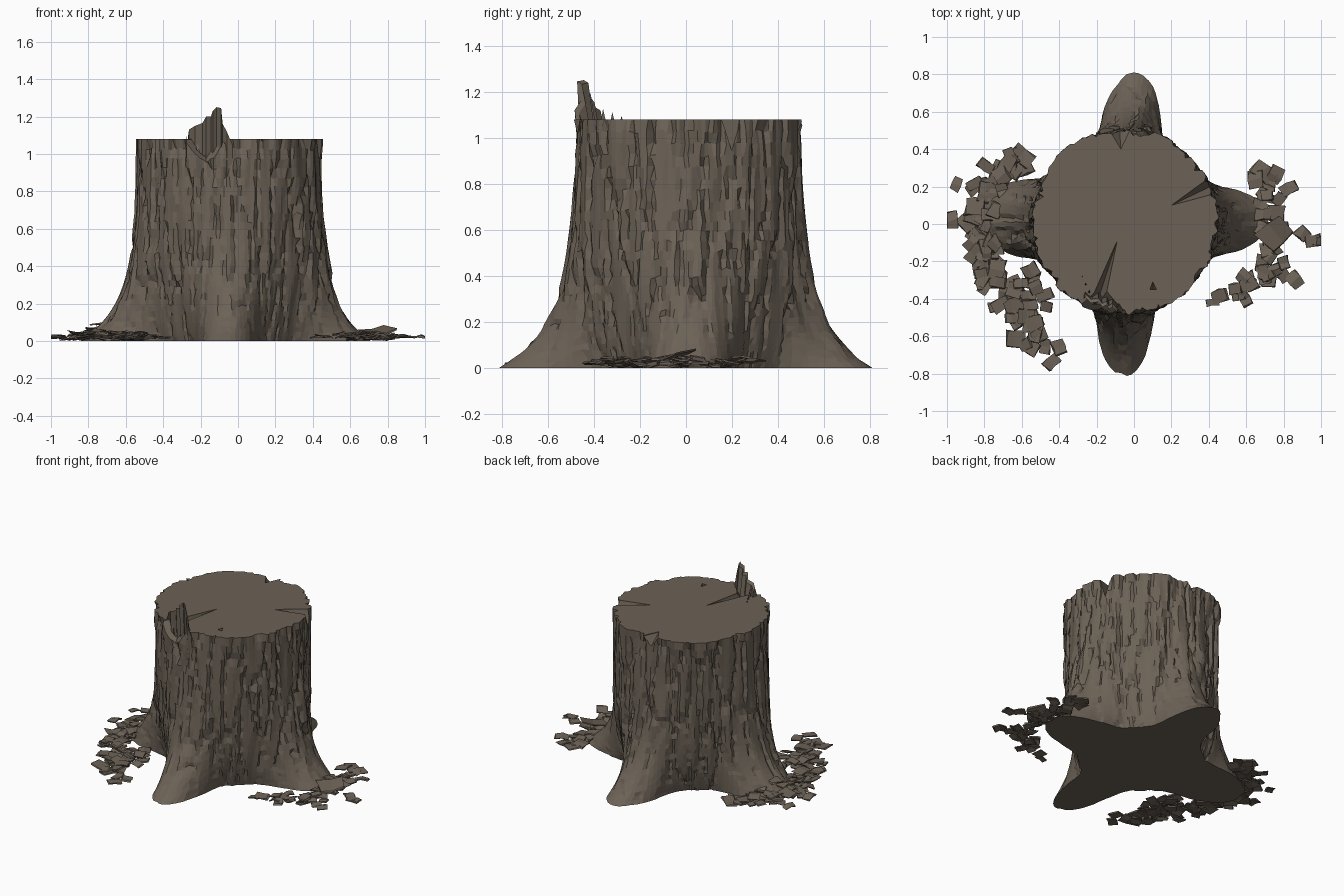
import bpy, bmesh, math, random
from mathutils import Vector, Matrix, noise

if "Cube" in bpy.data.objects:
    bpy.data.objects.remove(bpy.data.objects["Cube"])

random.seed(7)
CX, CY, TOP = -0.05, 0.01, 1.08

bark = bpy.data.materials.new("bark_brown")
bark.diffuse_color = (0.150, 0.122, 0.094, 1)
bark.use_nodes = True
bark.node_tree.nodes["Principled BSDF"].inputs["Base Color"].default_value = bark.diffuse_color


def finish(bm, name):
    bmesh.ops.recalc_face_normals(bm, faces=bm.faces)
    me = bpy.data.meshes.new(name)
    bm.to_mesh(me)
    bm.free()
    me.materials.append(bark)
    ob = bpy.data.objects.new(name, me)
    bpy.context.collection.objects.link(ob)
    return ob


# Root lobes: direction (deg), extra reach at the ground, angular width, bluntness
ROOTS = [(1, 0.27, 0.36, 2.4), (86, 0.31, 0.30, 2.2), (178, 0.29, 0.40, 2.8), (270, 0.325, 0.28, 2.2)]


def trunk_radius(a, z):
    r, lobes = 0.497, 0.0
    for deg, reach, width, blunt in ROOTS:
        d = (a - math.radians(deg) + math.pi) % (2 * math.pi) - math.pi
        lobe = math.exp(-abs(d / (width + 0.25 * z)) ** blunt)
        r += reach * lobe * math.exp(-z / 0.25) * (1 - z / TOP)
        lobes += lobe
    return r - 0.095 * max(0, 1 - lobes) * math.exp(-z / 0.3)


def bark_relief(a, z):
    """Tall stretched cells make split bark plates with grooves between."""
    p = Vector((5.6 * math.cos(a), 5.6 * math.sin(a), 1.9 * z))
    p += 0.35 * noise.noise_vector(p * 0.9)
    dist, pts = noise.voronoi(p)
    plate = noise.cell(pts[0] * 37.0)
    groove = max(0.0, 1 - (dist[1] - dist[0]) / 0.14)
    lean = (pts[0].z - p.z) * 0.012
    fine = noise.noise(Vector((p.x * 2.2, p.y * 2.2, p.z * 1.6)))
    soft = 0.5 + 0.5 * min(1, z / 0.4)
    return soft * (0.010 * plate - 0.022 * groove + lean + 0.010 * fine)


# Stump body with flared roots
N, M = 170, 28
bm = bmesh.new()
rings = []
for j in range(M + 1):
    ring = []
    for i in range(N):
        t = j / M
        a = 2 * math.pi * (i + random.uniform(-0.3, 0.3)) / N
        z = TOP * (0.4 * t * t + 0.6 * t)
        if 0 < j < M:
            z += random.uniform(-0.009, 0.009)
        r = trunk_radius(a, z) + bark_relief(a, z)
        ring.append(bm.verts.new((CX + r * math.cos(a), CY + r * math.sin(a), z)))
    rings.append(ring)
for lo, hi in zip(rings, rings[1:]):
    for i in range(N):
        k = (i + 1) % N
        bm.faces.new((lo[i], lo[k], hi[k], hi[i]))
bm.faces.new(rings[0][::-1])
bm.faces.new(rings[-1])
stump = finish(bm, "stump")

# Cracks and chips cut in the sawn top: tip, two rim points, depth at the rim
CRACKS = [
    ((-0.09, -0.09), (-0.24, -0.43), (-0.16, -0.43), 0.16),
    ((-0.17, -0.33), (-0.36, -0.50), (0.02, -0.56), 0.20),
    ((0.20, 0.10), (0.46, 0.17), (0.42, 0.26), 0.16),
    ((-0.07, 0.40), (-0.16, 0.55), (0.00, 0.55), 0.10),
    ((0.10, -0.31), (0.085, -0.35), (0.12, -0.35), 0.05),
    ((0.13, -0.43), (0.09, -0.54), (0.19, -0.54), 0.08),
]
for tip, left, right, depth in CRACKS:
    bm = bmesh.new()
    low = [bm.verts.new((x, y, TOP - 0.004)) for x, y in (tip, left, right)]
    high = [bm.verts.new((x, y, TOP + 0.05)) for x, y in (tip, left, right)]
    deep = bm.verts.new(((left[0] + right[0]) / 2, (left[1] + right[1]) / 2, TOP - depth))
    bm.faces.new(high)
    for i in range(3):
        k = (i + 1) % 3
        bm.faces.new((low[i], low[k], high[k], high[i]))
        bm.faces.new((low[i], low[k], deep))
    cutter = finish(bm, "crack_cutter")
    cutter.hide_render = True
    mod = stump.modifiers.new("crack", 'BOOLEAN')
    mod.operation, mod.solver, mod.object = 'DIFFERENCE', 'EXACT', cutter
    bpy.context.view_layer.objects.active = stump
    bpy.ops.object.modifier_apply(modifier="crack")
    bpy.data.objects.remove(cutter)

# Torn splinter left standing at the front rim: x and height of its ragged edge
EDGE = [(-0.27, 1.07), (-0.262, 1.13), (-0.23, 1.15), (-0.19, 1.165), (-0.17, 1.20),
        (-0.145, 1.20), (-0.135, 1.23), (-0.115, 1.25), (-0.09, 1.245), (-0.082, 1.16),
        (-0.06, 1.12), (-0.03, 1.05)]
bm = bmesh.new()
cols = []
for i, (x, z) in enumerate(EDGE):
    y = -0.39 - 0.36 * (x + 0.27) + (0.01 if i % 2 else -0.01)
    front = [bm.verts.new((x, y + 0.01, 0.88)), bm.verts.new((x, y - 0.008, z))]
    back = [bm.verts.new((x, y + 0.06, 0.88)), bm.verts.new((x, y + 0.012, z - 0.012))]
    cols.append((front[0], front[1], back[1], back[0]))
for a, b in zip(cols, cols[1:]):
    for i in range(4):
        k = (i + 1) % 4
        bm.faces.new((a[i], a[k], b[k], b[i]))
bm.faces.new(cols[0])
bm.faces.new(cols[-1])
finish(bm, "top_splinter")

# Low torn fibres running inward behind the splinter
bm = bmesh.new()
for y, h in ((-0.40, 0.06), (-0.36, 0.045), (-0.32, 0.03), (-0.28, 0.015)):
    x = -0.215 - 0.45 * (y + 0.40)
    base = [bm.verts.new((x + dx, y + dy, TOP - 0.09))
            for dx, dy in ((-0.025, -0.02), (0.012, -0.025), (0.0, 0.03))]
    tip = bm.verts.new((x - 0.008, y, TOP + h))
    bm.faces.new(base)
    for i in range(3):
        bm.faces.new((base[i], base[(i + 1) % 3], tip))
finish(bm, "torn_fibres")


# Fallen bark chips, resting on the ground or on the root beneath
def rest_height(x, y):
    a, r, z = math.atan2(y - CY, x - CX), math.hypot(x - CX, y - CY), 0.0
    while z < 0.2 and trunk_radius(a, z) > r:
        z += 0.005
    return z


def add_chip(bm, x, y, z, size, tilt=0.22):
    w, d, t = size, size * random.uniform(0.6, 0.95), 0.004
    rot = (Matrix.Rotation(random.uniform(0, 6.28), 4, 'Z')
           @ Matrix.Rotation(random.uniform(-tilt, tilt), 4, 'X')
           @ Matrix.Rotation(random.uniform(-tilt, tilt), 4, 'Y'))
    bend = random.uniform(-0.012, 0.012)
    grid = []
    for h in (-t, t):
        for u in (-0.5, 0, 0.5):
            for v in (-0.5, 0.5):
                j = Vector((random.uniform(-0.1, 0.1) * w, random.uniform(-0.1, 0.1) * d, 0))
                p = rot @ (Vector((u * w, v * d, h + (bend if u == 0 else 0))) + j)
                p += Vector((x, y, z))
                p.x = max(-1, min(1, p.x))
                p.z = max(0.001, p.z)
                grid.append(bm.verts.new(p))
    for f in ((0, 1, 3, 2), (2, 3, 5, 4), (6, 8, 9, 7), (8, 10, 11, 9), (0, 2, 8, 6),
              (2, 4, 10, 8), (1, 7, 9, 3), (3, 9, 11, 5), (0, 6, 7, 1), (4, 5, 11, 10)):
        bm.faces.new([grid[i] for i in f])


def scatter(name, path, count, spread, sizes, extras):
    bm = bmesh.new()
    for n in range(count):
        s = (n + 0.5) / count * (len(path) - 1)
        i = int(s)
        a, b = Vector(path[i]), Vector(path[i + 1])
        p = a.lerp(b, s - i) + Vector((random.uniform(-spread, spread), random.uniform(-spread, spread)))
        z = random.uniform(0.01, 0.042)
        add_chip(bm, p.x, p.y, max(z, rest_height(p.x, p.y) + 0.012), random.uniform(*sizes))
    for x, y, z, size, tilt in extras:
        add_chip(bm, x, y, z, size, tilt)
    finish(bm, name)


scatter("left_bark_chips",
        [(-0.62, 0.32), (-0.76, 0.27), (-0.82, 0.10), (-0.83, -0.05), (-0.80, -0.22),
         (-0.72, -0.36), (-0.54, -0.38), (-0.60, -0.54), (-0.53, -0.62)],
        92, 0.085, (0.065, 0.10),
        [(-0.97, 0.02, 0.02, 0.09, 0.1), (-0.95, 0.21, 0.02, 0.07, 0.1),
         (-0.44, -0.74, 0.02, 0.08, 0.1), (-0.40, -0.66, 0.02, 0.08, 0.1),
         (-0.60, 0.37, 0.02, 0.12, 0.1), (-0.55, -0.25, 0.02, 0.08, 0.1)])
scatter("right_bark_chips",
        [(0.68, 0.22), (0.74, 0.08), (0.76, -0.12), (0.72, -0.30), (0.46, -0.33)],
        40, 0.085, (0.055, 0.095),
        [(0.69, 0.28, 0.03, 0.12, 0.2), (0.75, -0.05, 0.06, 0.15, 0.35),
         (0.96, -0.09, 0.02, 0.08, 0.1), (0.90, -0.05, 0.02, 0.07, 0.1),
         (0.83, 0.19, 0.02, 0.09, 0.2), (0.86, -0.30, 0.02, 0.08, 0.1),
         (0.98, -0.09, 0.02, 0.07, 0.1), (0.42, -0.42, 0.02, 0.06, 0.1)])
